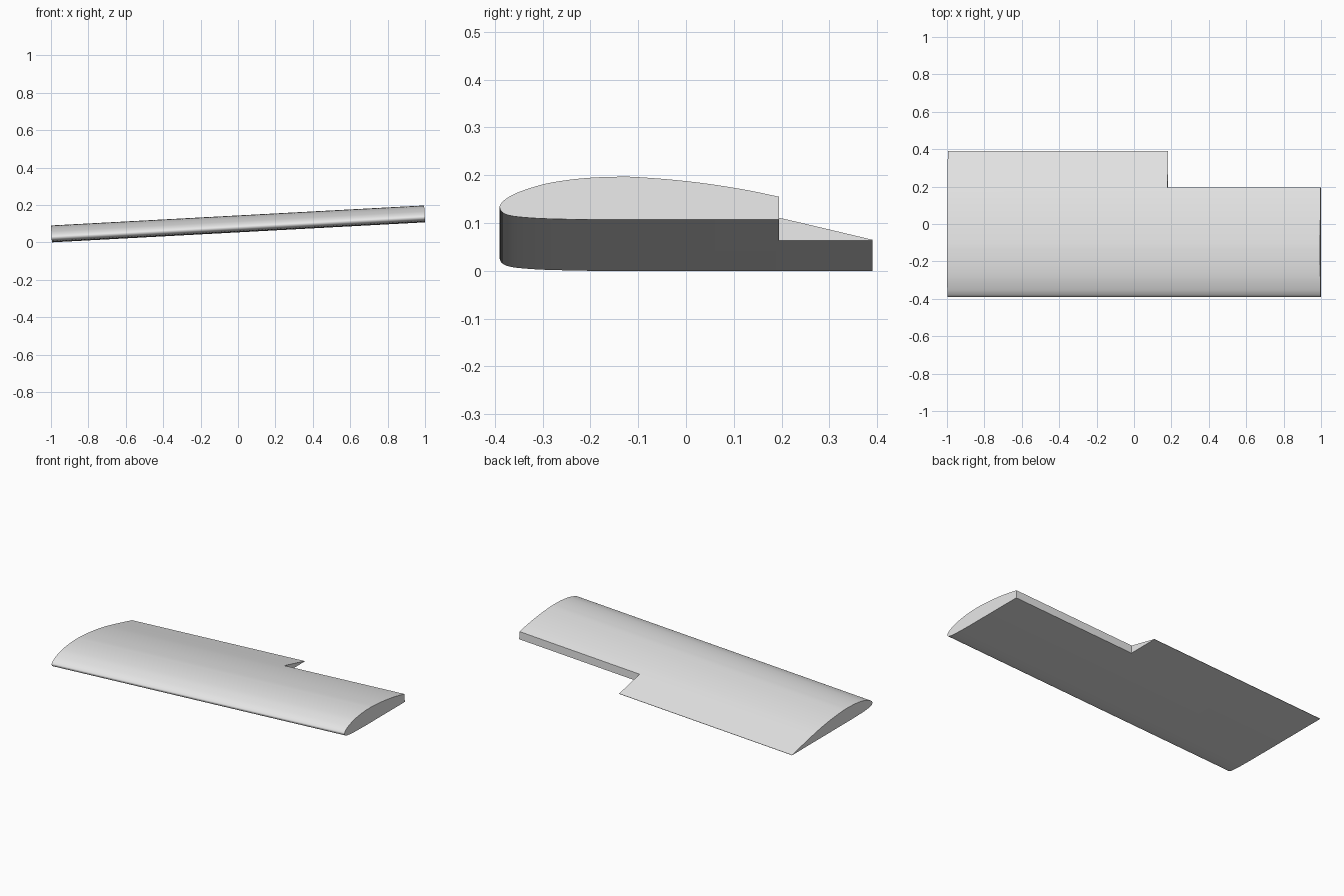
import bpy
import bmesh
import math
from mathutils import Vector, Matrix

cube = bpy.data.objects.get("Cube")
if cube:
    bpy.data.objects.remove(cube, do_unlink=True)

LENGTH = 1.998
DIHEDRAL = math.atan(0.0536)

# Single light grey finish
grey = bpy.data.materials.new("light grey")
grey.use_nodes = True
grey.diffuse_color = (0.8, 0.8, 0.8, 1)
grey.node_tree.nodes["Principled BSDF"].inputs["Base Color"].default_value = (0.8, 0.8, 0.8, 1)

# Aerofoil section (y, z), from trailing edge over the top, round the nose, to the flat underside
SECTION = [(0.39, 0.002), (0.195, 0.048), (0.1, 0.067), (0, 0.081), (-0.1, 0.0893),
           (-0.15, 0.09), (-0.2, 0.088), (-0.25, 0.083), (-0.3, 0.074), (-0.35, 0.058),
           (-0.375, 0.045), (-0.387, 0.034), (-0.39, 0.026), (-0.385, 0.016),
           (-0.37, 0.009), (-0.34, 0.005), (-0.29, 0.002), (-0.2, 0)]


def smooth_path(points, steps):
    """Pass a Catmull-Rom curve through the points."""
    pts = [Vector(p) for p in points]
    pts = [pts[0] * 2 - pts[1]] + pts + [pts[-1] * 2 - pts[-2]]
    out = []
    for a, b, c, d in zip(pts, pts[1:], pts[2:], pts[3:]):
        for i in range(steps):
            t = i / steps
            out.append(0.5 * (2 * b + (c - a) * t + (2 * a - 5 * b + 4 * c - d) * t ** 2
                              + (3 * b - a - 3 * c + d) * t ** 3))
    return out + [pts[-2]]


def add_object(name, bm):
    bmesh.ops.recalc_face_normals(bm, faces=bm.faces)
    mesh = bpy.data.meshes.new(name)
    bm.to_mesh(mesh)
    bm.free()
    mesh.materials.append(grey)
    obj = bpy.data.objects.new(name, mesh)
    bpy.context.collection.objects.link(obj)
    return obj


# Wing panel: section extruded along the span
bm = bmesh.new()
outline = smooth_path(SECTION, 4) + [Vector((0.39, 0))]
root = bm.faces.new([bm.verts.new((-LENGTH / 2, p.x, p.y)) for p in outline])
tip = bmesh.ops.extrude_face_region(bm, geom=[root])["geom"]
bmesh.ops.translate(bm, vec=(LENGTH, 0, 0), verts=[g for g in tip if isinstance(g, bmesh.types.BMVert)])
wing = add_object("wing_panel", bm)

# Aileron cut-out at the outer trailing edge
bm = bmesh.new()
bmesh.ops.create_cube(bm, size=1, matrix=Matrix.Translation((0.68, 0.695, 0)))
cutter = add_object("aileron_cutter", bm)
cutter.hide_render = True
cut = wing.modifiers.new("aileron_cutout", 'BOOLEAN')
cut.operation = 'DIFFERENCE'
cut.solver = 'EXACT'
cut.object = cutter
bpy.ops.object.select_all(action='DESELECT')
wing.select_set(True)
bpy.context.view_layer.objects.active = wing
bpy.ops.object.modifier_apply(modifier=cut.name)
bpy.data.objects.remove(cutter, do_unlink=True)

# Tilt to the dihedral angle, then rest on the ground
wing.data.transform(Matrix.Rotation(-DIHEDRAL, 4, 'Y'))
xs = [v.co.x for v in wing.data.vertices]
lowest = min(v.co.z for v in wing.data.vertices)
wing.data.transform(Matrix.Translation((-(min(xs) + max(xs)) / 2, 0, -lowest)))
bpy.ops.object.shade_smooth_by_angle(angle=math.radians(30))
